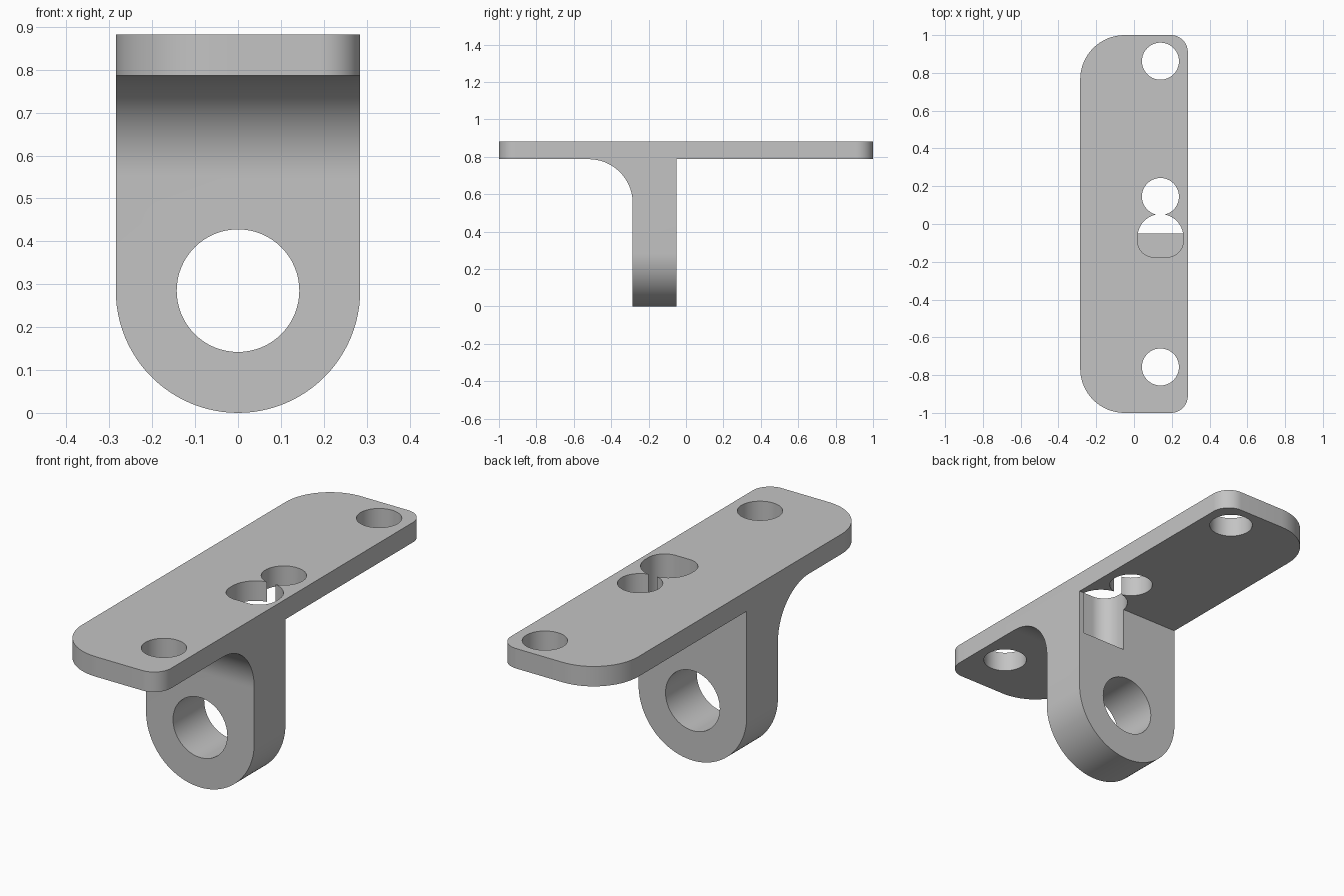
import bpy
import bmesh
from math import sin, cos, radians, pi
from mathutils import Vector

if "Cube" in bpy.data.objects:
    bpy.data.objects.remove(bpy.data.objects["Cube"], do_unlink=True)

HALF_W = 0.285
TOP, UNDER = 0.882, 0.787
BACK, FRONT = -0.05, -0.285
FILLET = 0.235

grey = bpy.data.materials.new("plain grey")
grey.use_nodes = True
grey.diffuse_color = (0.55, 0.55, 0.55, 1)
grey.node_tree.nodes["Principled BSDF"].inputs["Base Color"].default_value = grey.diffuse_color


def arc(cx, cy, r, start, end, steps=16):
    angles = [radians(start + (end - start) * i / steps) for i in range(steps + 1)]
    return [(cx + r * cos(a), cy + r * sin(a)) for a in angles]


def circle(cx, cy, r):
    return arc(cx, cy, r, 0, 360, 64)[:-1]


def prism(name, outline, axis, low, high):
    """Extrude a 2D outline along one axis."""
    place = {
        "x": lambda a, b, t: (t, a, b),
        "y": lambda a, b, t: (a, t, b),
        "z": lambda a, b, t: (a, b, t),
    }[axis]
    bm = bmesh.new()
    face = bm.faces.new([bm.verts.new(place(a, b, low)) for a, b in outline])
    moved = bmesh.ops.extrude_face_region(bm, geom=[face])["geom"]
    bmesh.ops.translate(bm, vec=Vector(place(0, 0, high - low)),
                        verts=[v for v in moved if isinstance(v, bmesh.types.BMVert)])
    bmesh.ops.recalc_face_normals(bm, faces=bm.faces)
    mesh = bpy.data.meshes.new(name)
    bm.to_mesh(mesh)
    bm.free()
    mesh.materials.append(grey)
    obj = bpy.data.objects.new(name, mesh)
    bpy.context.collection.objects.link(obj)
    return obj


def combine(target, other, operation):
    mod = target.modifiers.new(other.name, "BOOLEAN")
    mod.operation = operation
    mod.solver = "EXACT"
    mod.object = other
    bpy.context.view_layer.objects.active = target
    bpy.ops.object.modifier_apply(modifier=mod.name)
    bpy.data.objects.remove(other, do_unlink=True)


# Mounting plate: wide corners on one long side, tight corners on the other
small, big = 0.09, 0.235
plate = prism("mounting_bracket",
              arc(HALF_W - small, 1 - small, small, 0, 90)
              + arc(big - HALF_W, 1 - big, big, 90, 180)
              + arc(big - HALF_W, big - 1, big, 180, 270)
              + arc(HALF_W - small, small - 1, small, 270, 360),
              "z", UNDER, TOP)

# Hanging lug: side profile with a front fillet, trimmed to a rounded end
inside = (UNDER + TOP) / 2
lug = prism("lug",
            [(BACK, -0.1), (BACK, inside), (FRONT - FILLET, inside)]
            + arc(FRONT - FILLET, UNDER - FILLET, FILLET, 90, 0, 24)
            + [(FRONT, -0.1)],
            "x", -HALF_W, HALF_W)
silhouette = prism("lug_silhouette",
                   arc(0, HALF_W, HALF_W, 180, 360, 48) + [(HALF_W, 1), (-HALF_W, 1)],
                   "y", -1, 1)
combine(lug, silhouette, "INTERSECT")
combine(plate, lug, "UNION")

# Pivot bore through the lug
combine(plate, prism("pivot_bore", circle(0, HALF_W, 0.143), "y", -1, 1), "DIFFERENCE")

# Screw holes through the plate
for y in (0.862, 0.1455, -0.757):
    combine(plate, prism("screw_hole", circle(0.14, y, 0.098), "z", 0.7, 1), "DIFFERENCE")

# Pocket sunk into the back of the lug: round behind, flattened in front
r, corner = 0.121, 0.085
pocket = (arc(0.14, -0.069, r, 0, 180, 32)
          + arc(0.14 - r + corner, -0.175 + corner, corner, 180, 270)
          + arc(0.14 + r - corner, -0.175 + corner, corner, 270, 360))
combine(plate, prism("pocket", pocket, "z", 0.575, 1), "DIFFERENCE")

bpy.ops.object.select_all(action="DESELECT")
plate.select_set(True)
bpy.context.view_layer.objects.active = plate
bpy.ops.object.shade_smooth_by_angle(angle=radians(30))
